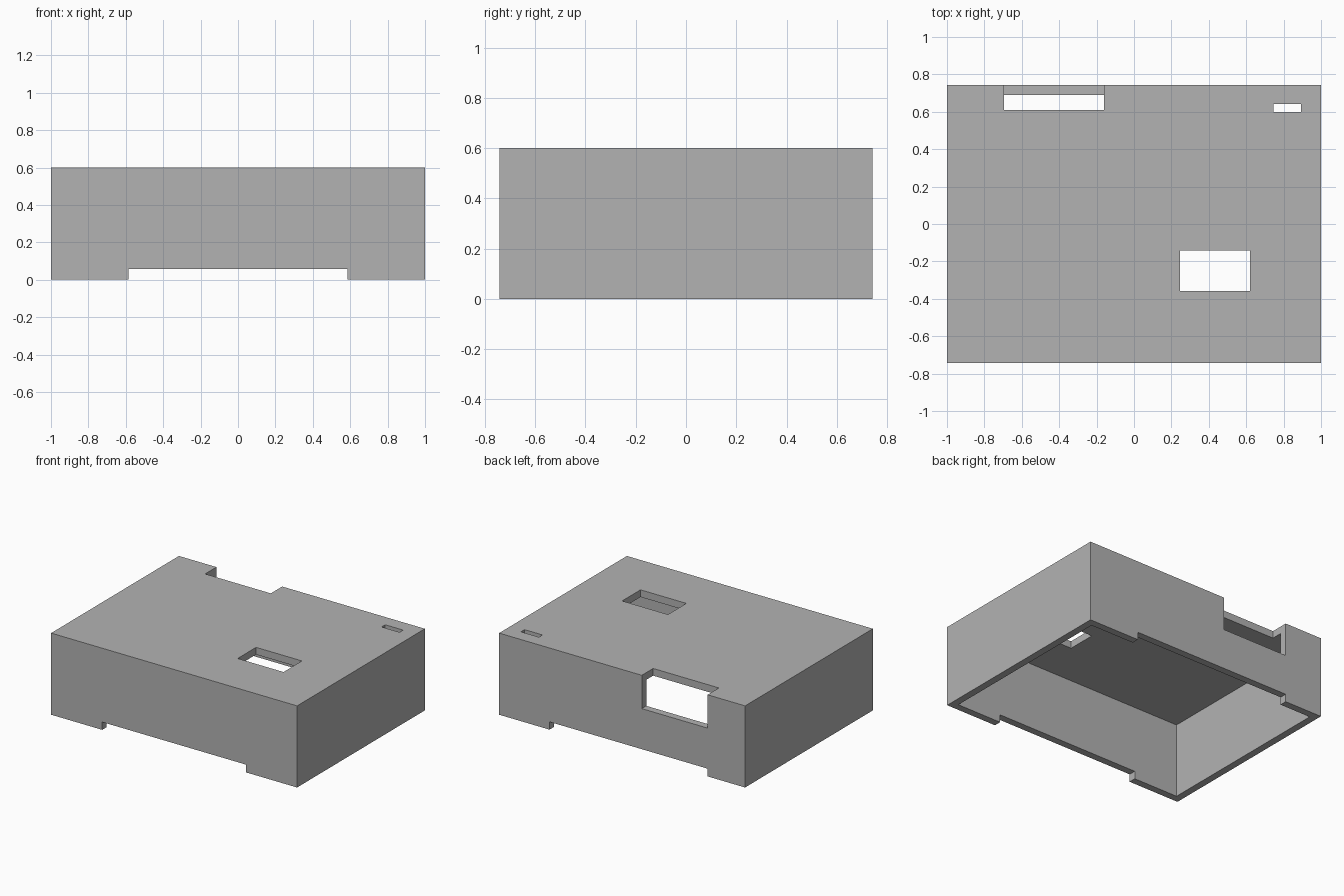
import bpy

default_cube = bpy.data.objects.get("Cube")
if default_cube:
    bpy.data.objects.remove(default_cube, do_unlink=True)

# Overall size and wall thickness
HALF_X, HALF_Y, HEIGHT, WALL = 1.0, 0.742, 0.6, 0.053
OVER = 0.1  # how far cutters run past the surface

grey = bpy.data.materials.new("plain grey")
grey.use_nodes = True
colour = (0.45, 0.45, 0.45, 1)
grey.diffuse_color = colour
grey.node_tree.nodes["Principled BSDF"].inputs["Base Color"].default_value = colour


def box(name, x, y, z):
    """Add a box spanning the given (low, high) ranges."""
    bpy.ops.mesh.primitive_cube_add(size=1)
    obj = bpy.context.object
    obj.name = name
    obj.location = [(a + b) / 2 for a, b in (x, y, z)]
    obj.scale = [b - a for a, b in (x, y, z)]
    bpy.ops.object.transform_apply(location=True, rotation=False, scale=True)
    obj.data.materials.append(grey)
    return obj


# Outer case
case = box("case_shell", (-HALF_X, HALF_X), (-HALF_Y, HALF_Y), (0, HEIGHT))

inner_x, inner_y = HALF_X - WALL, HALF_Y - WALL
through_top = (HEIGHT - WALL - OVER, HEIGHT + OVER)
notch_z = (-OVER, 0.057)

cutters = [
    # Hollow inside, open underneath
    box("cavity", (-inner_x, inner_x), (-inner_y, inner_y), (-OVER, HEIGHT - WALL)),
    # Openings in the lid
    box("lid_window", (0.247, 0.62), (-0.357, -0.143), through_top),
    box("lid_slot", (0.747, 0.893), (0.60, 0.642), through_top),
    # Port cut through the lid edge and back wall
    box("back_port", (-0.695, -0.16), (0.61, HALF_Y + OVER), (0.355, HEIGHT + OVER)),
    # Shallow notches in the lower rims
    box("front_notch", (-0.585, 0.585), (-HALF_Y - OVER, -inner_y + WALL), notch_z),
    box("back_notch", (-0.695, 0.59), (inner_y - WALL, HALF_Y + OVER), notch_z),
]

# Cut every opening, then discard its cutter
for cutter in cutters:
    cutter.hide_render = True
    cut = case.modifiers.new(cutter.name, "BOOLEAN")
    cut.operation = "DIFFERENCE"
    cut.solver = "EXACT"
    cut.object = cutter
    bpy.context.view_layer.objects.active = case
    bpy.ops.object.modifier_apply(modifier=cut.name)
    bpy.data.objects.remove(cutter, do_unlink=True)
